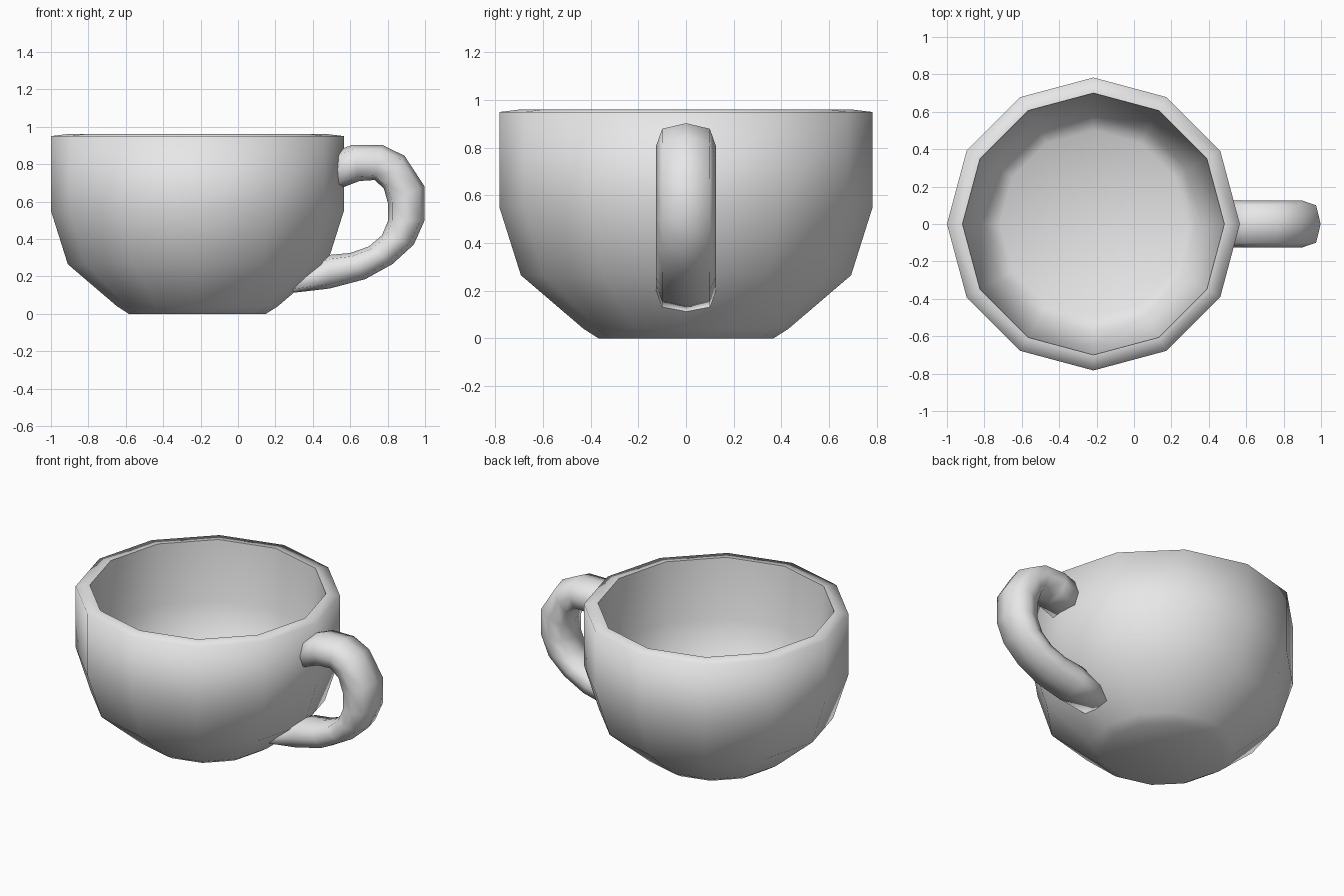
import bpy, bmesh, math

if "Cube" in bpy.data.objects:
    bpy.data.objects.remove(bpy.data.objects["Cube"])

grey = bpy.data.materials.new("light_grey")
grey.diffuse_color = (0.8, 0.8, 0.8, 1)
grey.use_nodes = True
grey.node_tree.nodes["Principled BSDF"].inputs["Base Color"].default_value = grey.diffuse_color


def skin(name, rings, sharp_rings=()):
    """Bridge closed rings of equal length and close both ends with a fan."""
    bm = bmesh.new()
    loops = [[bm.verts.new(p) for p in ring] for ring in rings]
    n = len(rings[0])
    for a, b in zip(loops, loops[1:]):
        for j in range(n):
            k = (j + 1) % n
            bm.faces.new((a[j], a[k], b[k], b[j]))
    for loop in (loops[0], loops[-1]):
        mid = bm.verts.new([sum(v.co[i] for v in loop) / n for i in range(3)])
        for j in range(n):
            bm.faces.new((loop[j], loop[(j + 1) % n], mid))
    bmesh.ops.recalc_face_normals(bm, faces=bm.faces)
    for f in bm.faces:
        f.smooth = True
    for s in sharp_rings:
        ring = set(loops[s])
        for e in bm.edges:
            if e.verts[0] in ring and e.verts[1] in ring:
                e.smooth = False
    mesh = bpy.data.meshes.new(name)
    bm.to_mesh(mesh)
    bm.free()
    mesh.materials.append(grey)
    obj = bpy.data.objects.new(name, mesh)
    bpy.context.collection.objects.link(obj)
    return obj


# Cup bowl: outer wall up, over the rim, inner wall down (radius, height)
CUP_X, SIDES = -0.217, 12
profile = [(0.367, 0), (0.43, 0.04), (0.693, 0.265), (0.783, 0.55), (0.783, 0.95),
           (0.70, 0.96), (0.67, 0.58), (0.58, 0.31), (0.50, 0.26)]
skin("cup_bowl", [[(CUP_X + r * math.cos(2 * math.pi * k / SIDES),
                    r * math.sin(2 * math.pi * k / SIDES), z) for k in range(SIDES)]
                  for r, z in profile], sharp_rings=[5])

# Handle: outer and inner edge (x, z) of each ring, from the rim to the base
spans = [((0.51, 0.865), (0.52, 0.66)), ((0.61, 0.903), (0.65, 0.71)),
         ((0.77, 0.903), (0.73, 0.715)), ((0.89, 0.845), (0.78, 0.67)),
         ((0.998, 0.68), (0.803, 0.585)), ((0.998, 0.50), (0.803, 0.50)),
         ((0.94, 0.37), (0.77, 0.42)), ((0.825, 0.265), (0.70, 0.36)),
         ((0.68, 0.185), (0.60, 0.325)), ((0.49, 0.135), (0.49, 0.315)),
         ((0.25, 0.107), (0.42, 0.28))]
section = [(1, 0), (0.75, 0.1), (0, 0.125), (-0.75, 0.1),
           (-1, 0), (-0.75, -0.1), (0, -0.125), (0.75, -0.1)]
rings = []
for (ox, oz), (ix, iz) in spans:
    cx, cz, hx, hz = (ox + ix) / 2, (oz + iz) / 2, (ox - ix) / 2, (oz - iz) / 2
    rings.append([(cx + t * hx, y, cz + t * hz) for t, y in section])
skin("cup_handle", rings)
